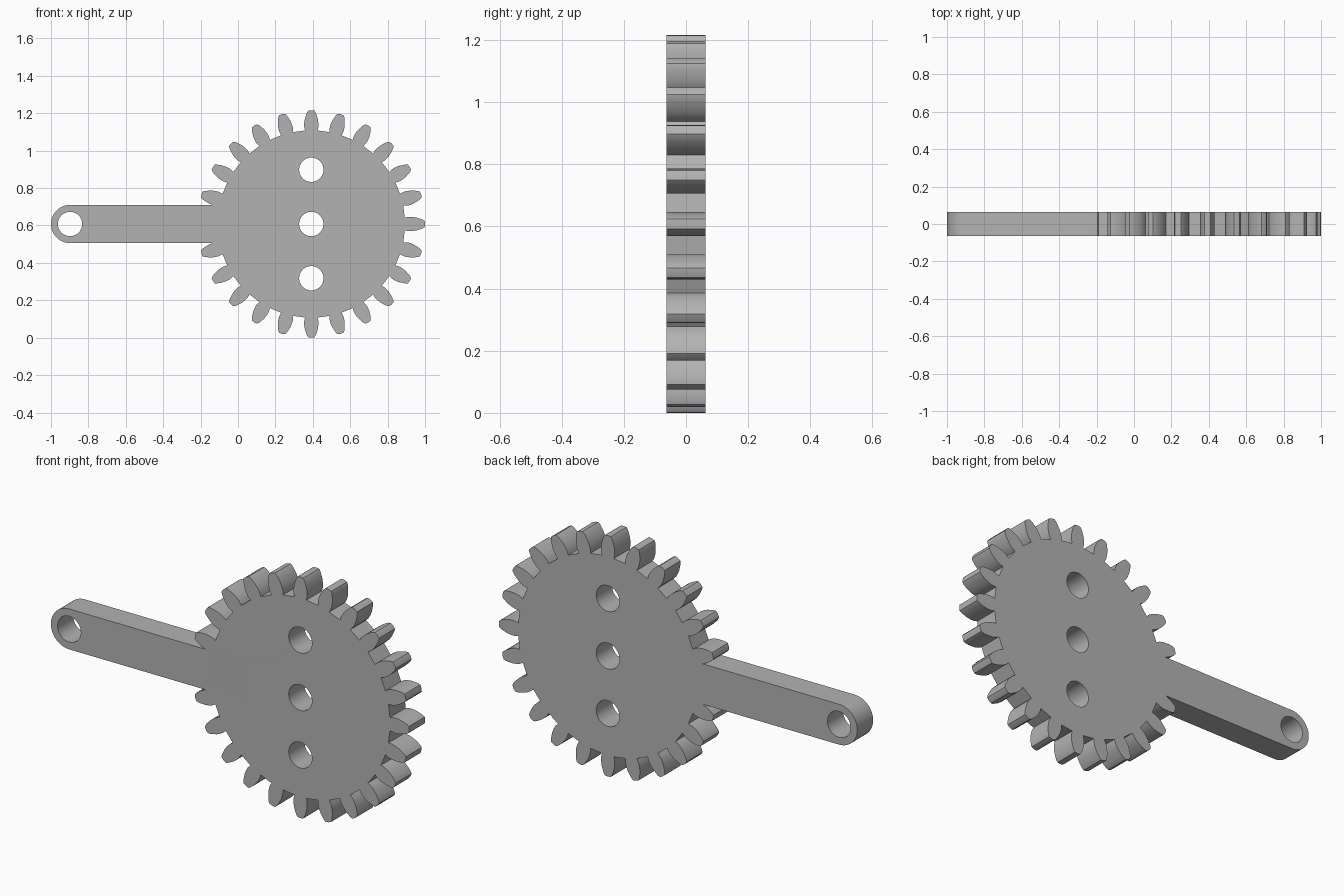
import bpy, bmesh
from math import sin, cos, pi, radians

cube = bpy.data.objects.get("Cube")
if cube:
    bpy.data.objects.remove(cube)

CX, CZ = 0.392, 0.608      # gear centre
HALF = 0.063               # half thickness
ARM_R, ARM_X = 0.102, -0.898
HOLE_R = 0.065
TEETH = 24

metal = bpy.data.materials.new("plain_grey")
metal.use_nodes = True
grey = (0.45, 0.45, 0.45, 1)
metal.diffuse_color = grey
metal.node_tree.nodes["Principled BSDF"].inputs["Base Color"].default_value = grey


def prism(name, outline, half):
    """Extrude an x-z outline symmetrically along y."""
    bm = bmesh.new()
    face = bm.faces.new([bm.verts.new((x, -half, z)) for x, z in outline])
    result = bmesh.ops.extrude_face_region(bm, geom=[face])
    moved = [v for v in result["geom"] if isinstance(v, bmesh.types.BMVert)]
    bmesh.ops.translate(bm, verts=moved, vec=(0, 2 * half, 0))
    bmesh.ops.recalc_face_normals(bm, faces=bm.faces)
    mesh = bpy.data.meshes.new(name)
    bm.to_mesh(mesh)
    bm.free()
    mesh.materials.append(metal)
    obj = bpy.data.objects.new(name, mesh)
    bpy.context.collection.objects.link(obj)
    return obj


def arc(x, z, r, start, end, steps):
    angles = [radians(start + (end - start) * i / steps) for i in range(steps + 1)]
    return [(x + r * cos(a), z + r * sin(a)) for a in angles]


def combine(target, other, operation):
    """Apply a boolean and discard the helper."""
    other.hide_render = True
    mod = target.modifiers.new(operation.lower(), "BOOLEAN")
    mod.operation, mod.object, mod.solver = operation, other, "EXACT"
    bpy.ops.object.select_all(action="DESELECT")
    bpy.context.view_layer.objects.active = target
    target.select_set(True)
    bpy.ops.object.modifier_apply(modifier=mod.name)
    bpy.data.objects.remove(other)


# Toothed wheel: (radius, half width) up one flank, mirrored down the other
flank = [(0.500, 0.033), (0.520, 0.038), (0.540, 0.038), (0.560, 0.035),
         (0.580, 0.029), (0.596, 0.023), (0.606, 0.016)]
tooth = [(r, -w) for r, w in flank] + [(0.608, 0)] + [(r, w) for r, w in reversed(flank)]
outline = []
for i in range(TEETH):
    a = 2 * pi * i / TEETH
    outline += [(CX + r * cos(a) - w * sin(a), CZ + r * sin(a) + w * cos(a)) for r, w in tooth]
gear = prism("gear_with_arm", outline, HALF)

# Arm with a rounded end
arm = prism("arm", arc(ARM_X, CZ, ARM_R, 90, 270, 32)
            + [(0.1, CZ - ARM_R), (0.1, CZ + ARM_R)], HALF)
combine(gear, arm, "UNION")

# Pivot hole and three wheel holes
for x, z in [(ARM_X, CZ), (CX, CZ - 0.29), (CX, CZ), (CX, CZ + 0.29)]:
    hole = prism("hole_cutter", arc(x, z, HOLE_R, 0, 352.5, 47), HALF * 2)
    combine(gear, hole, "DIFFERENCE")

bpy.ops.object.shade_smooth_by_angle(angle=radians(25))
